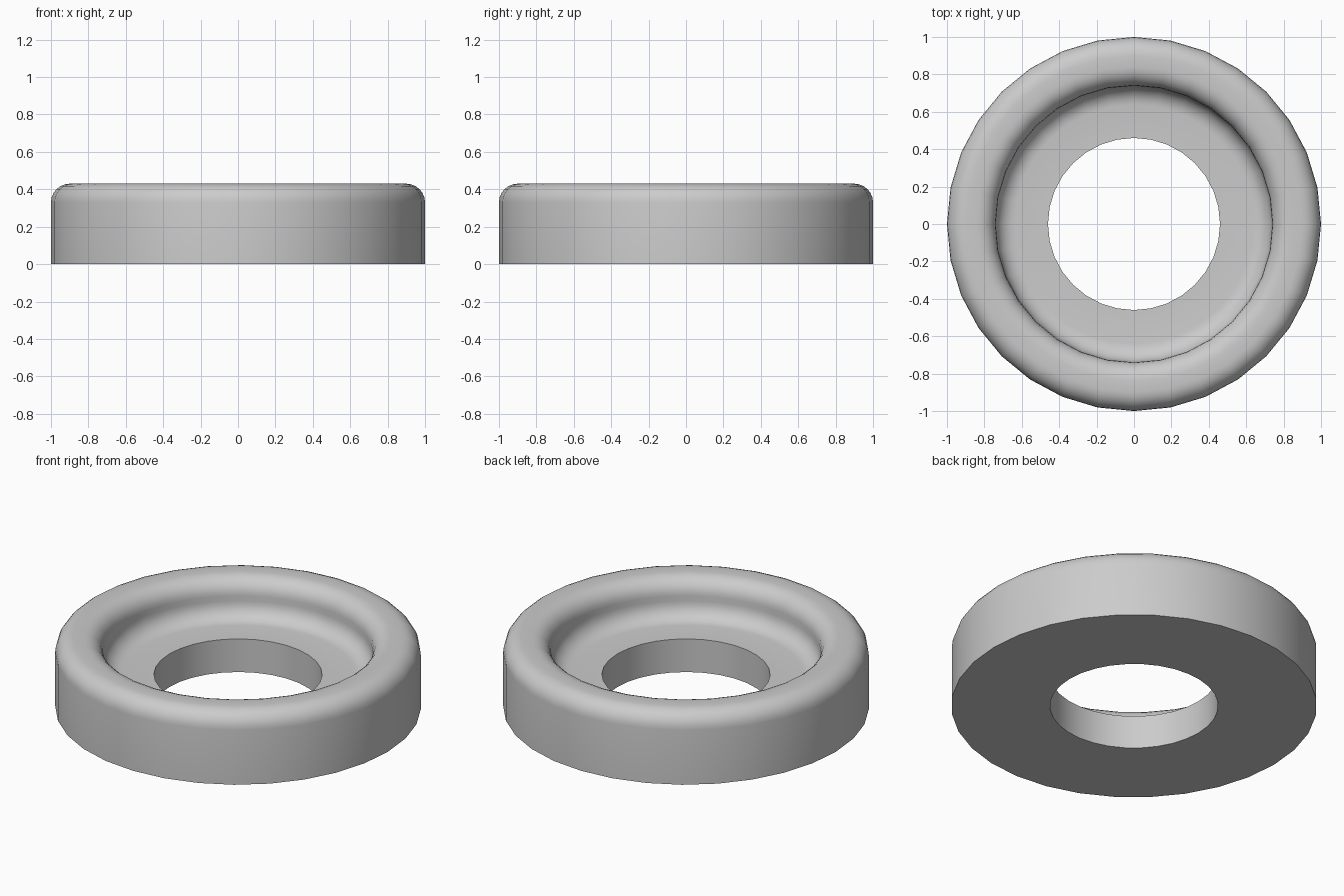
import bpy
import bmesh
from math import cos, sin, pi, radians

cube = bpy.data.objects.get("Cube")
if cube:
    bpy.data.objects.remove(cube, do_unlink=True)

SIDES = 32
FILLET = 0.1
STEPS = 6
HOLE, WALL, OUTER = 0.46, 0.74, 1.0
FLOOR, TOP = 0.2, 0.43


def arc(cx, cz, start, end):
    """Quarter-round points (radius, height) around a centre."""
    pts = []
    for i in range(STEPS + 1):
        a = radians(start + (end - start) * i / STEPS)
        pts.append((cx + FILLET * cos(a), cz + FILLET * sin(a)))
    return pts


# Cross-section: base, rounded outer rim, rounded lip, coved floor, hole
profile = [(HOLE, 0), (OUTER, 0)]
profile += arc(OUTER - FILLET, TOP - FILLET, 0, 90)
profile += arc(WALL + FILLET, TOP - FILLET, 90, 180)
profile += arc(WALL - FILLET, FLOOR + FILLET, 0, -90)
profile += [(HOLE, FLOOR)]

# Revolve the cross-section
bm = bmesh.new()
rings = []
for k in range(SIDES):
    a = 2 * pi * k / SIDES
    rings.append([bm.verts.new((r * cos(a), r * sin(a), z)) for r, z in profile])
for k, ring in enumerate(rings):
    after = rings[(k + 1) % SIDES]
    for j in range(len(profile)):
        n = (j + 1) % len(profile)
        bm.faces.new((ring[j], after[j], after[n], ring[n]))
bmesh.ops.recalc_face_normals(bm, faces=bm.faces)
mesh = bpy.data.meshes.new("recessed_ring")
bm.to_mesh(mesh)
bm.free()

ring_obj = bpy.data.objects.new("recessed_ring", mesh)
bpy.context.collection.objects.link(ring_obj)

# Plain grey finish
grey = bpy.data.materials.new("light_grey")
grey.use_nodes = True
colour = (0.6, 0.6, 0.6, 1)
grey.diffuse_color = colour
grey.node_tree.nodes["Principled BSDF"].inputs["Base Color"].default_value = colour
mesh.materials.append(grey)

# Smooth rounds, sharp base and hole edges
bpy.ops.object.select_all(action="DESELECT")
ring_obj.select_set(True)
bpy.context.view_layer.objects.active = ring_obj
bpy.ops.object.shade_smooth_by_angle(angle=radians(40))
